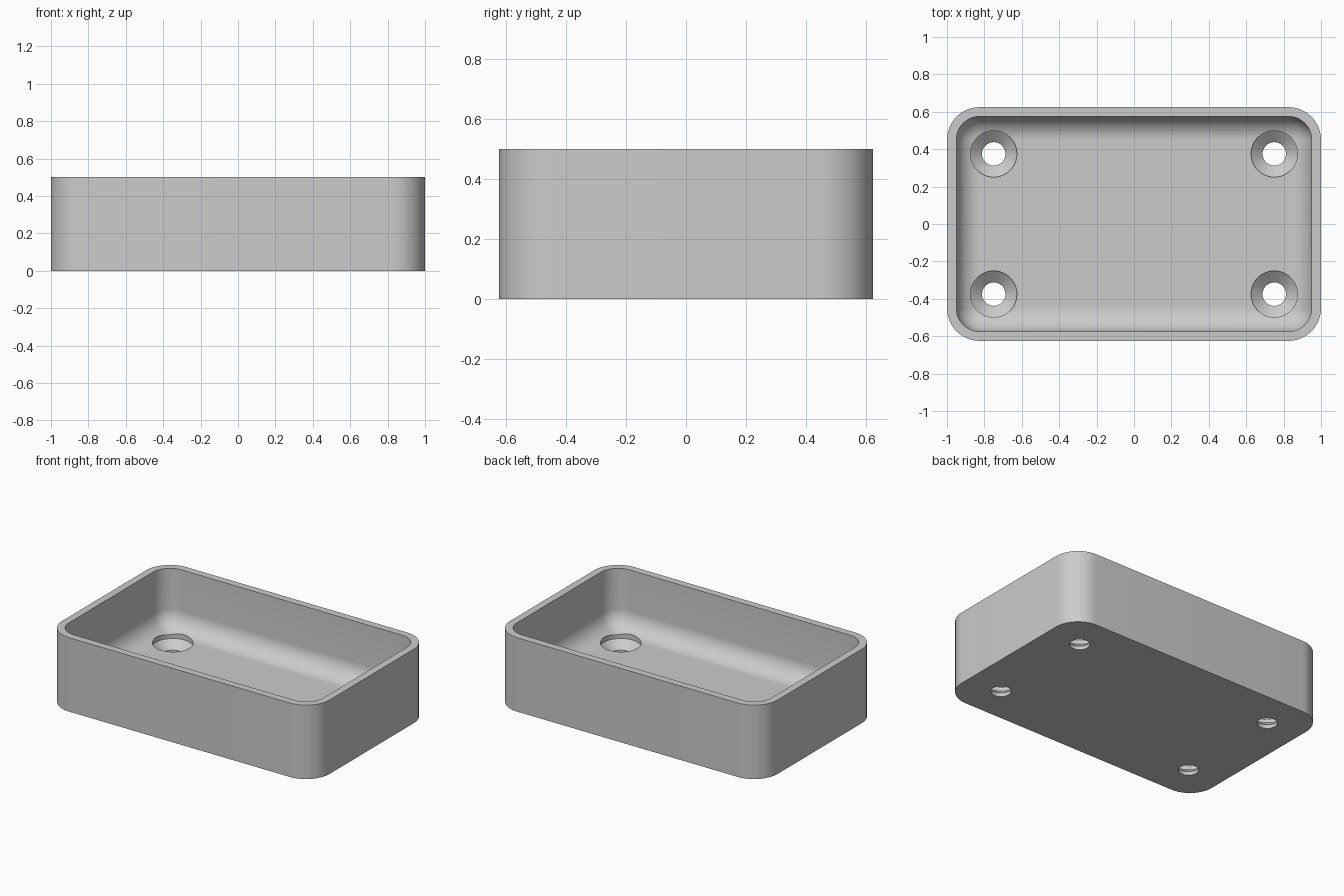
import bpy, bmesh, math

if "Cube" in bpy.data.objects:
    bpy.data.objects.remove(bpy.data.objects["Cube"])

LENGTH, WIDTH, HEIGHT = 2.0, 1.25, 0.5
WALL, FLOOR = 0.05, 0.1
CORNER = 0.175
FILLET = CORNER - WALL
ARC = 12            # segments per quarter round

grey = bpy.data.materials.new("plain grey")
grey.use_nodes = True
colour = (0.6, 0.6, 0.6, 1)
grey.diffuse_color = colour
grey.node_tree.nodes["Principled BSDF"].inputs["Base Color"].default_value = colour


def make_object(name, bm):
    bmesh.ops.remove_doubles(bm, verts=bm.verts, dist=1e-5)
    bmesh.ops.recalc_face_normals(bm, faces=bm.faces)
    mesh = bpy.data.meshes.new(name)
    bm.to_mesh(mesh)
    bm.free()
    mesh.materials.append(grey)
    obj = bpy.data.objects.new(name, mesh)
    bpy.context.collection.objects.link(obj)
    return obj


def rounded_ring(bm, inset, z):
    """Rounded rectangle of vertices, pulled in from the outer edge."""
    r = CORNER - inset
    cx, cy = LENGTH / 2 - CORNER, WIDTH / 2 - CORNER
    ring = []
    for q, (sx, sy) in enumerate([(1, 1), (-1, 1), (-1, -1), (1, -1)]):
        for i in range(ARC + 1):
            a = math.pi / 2 * (q + i / ARC)
            ring.append(bm.verts.new((sx * cx + r * math.cos(a),
                                      sy * cy + r * math.sin(a), z)))
    return ring


def circle_ring(bm, x, y, r, z, sides=48):
    return [bm.verts.new((x + r * math.cos(2 * math.pi * i / sides),
                          y + r * math.sin(2 * math.pi * i / sides), z))
            for i in range(sides)]


def skin(bm, rings):
    """Bridge the rings in order and cap both ends."""
    for a, b in zip(rings, rings[1:]):
        n = len(a)
        for i in range(n):
            j = (i + 1) % n
            bm.faces.new((a[i], a[j], b[j], b[i]))
    bm.faces.new(rings[0])
    return bm


# Tray: outer wall, rim, inner wall, then the rounded edge of the floor
bm = bmesh.new()
rings = [rounded_ring(bm, 0, 0), rounded_ring(bm, 0, HEIGHT),
         rounded_ring(bm, WALL, HEIGHT)]
for i in range(ARC + 1):
    a = math.pi / 2 * i / ARC
    rings.append(rounded_ring(bm, WALL + FILLET * (1 - math.cos(a)),
                              FLOOR + FILLET * (1 - math.sin(a))))
skin(bm, rings)
# The last ring has collapsed corners, so the floor is a plain rectangle
last = rings[-1]
bm.faces.new([last[q * (ARC + 1)] for q in range(4)])
tray = make_object("tray", bm)

# Countersunk screw holes near the four corners
hole_profile = [(0.0625, -0.1), (0.0625, 0.025), (0.124, 0.075), (0.124, 0.3)]
bm = bmesh.new()
for x in (-0.75, 0.75):
    for y in (-0.375, 0.375):
        hole = [circle_ring(bm, x, y, r, z) for r, z in hole_profile]
        skin(bm, hole)
        bm.faces.new(hole[-1])
cutter = make_object("hole_cutter", bm)
cutter.hide_render = True

cut = tray.modifiers.new("screw holes", "BOOLEAN")
cut.operation = "DIFFERENCE"
cut.solver = "EXACT"
cut.object = cutter

bpy.ops.object.select_all(action="DESELECT")
tray.select_set(True)
bpy.context.view_layer.objects.active = tray
bpy.ops.object.modifier_apply(modifier=cut.name)
bpy.data.objects.remove(cutter)
bpy.ops.object.shade_smooth_by_angle(angle=math.radians(25))
